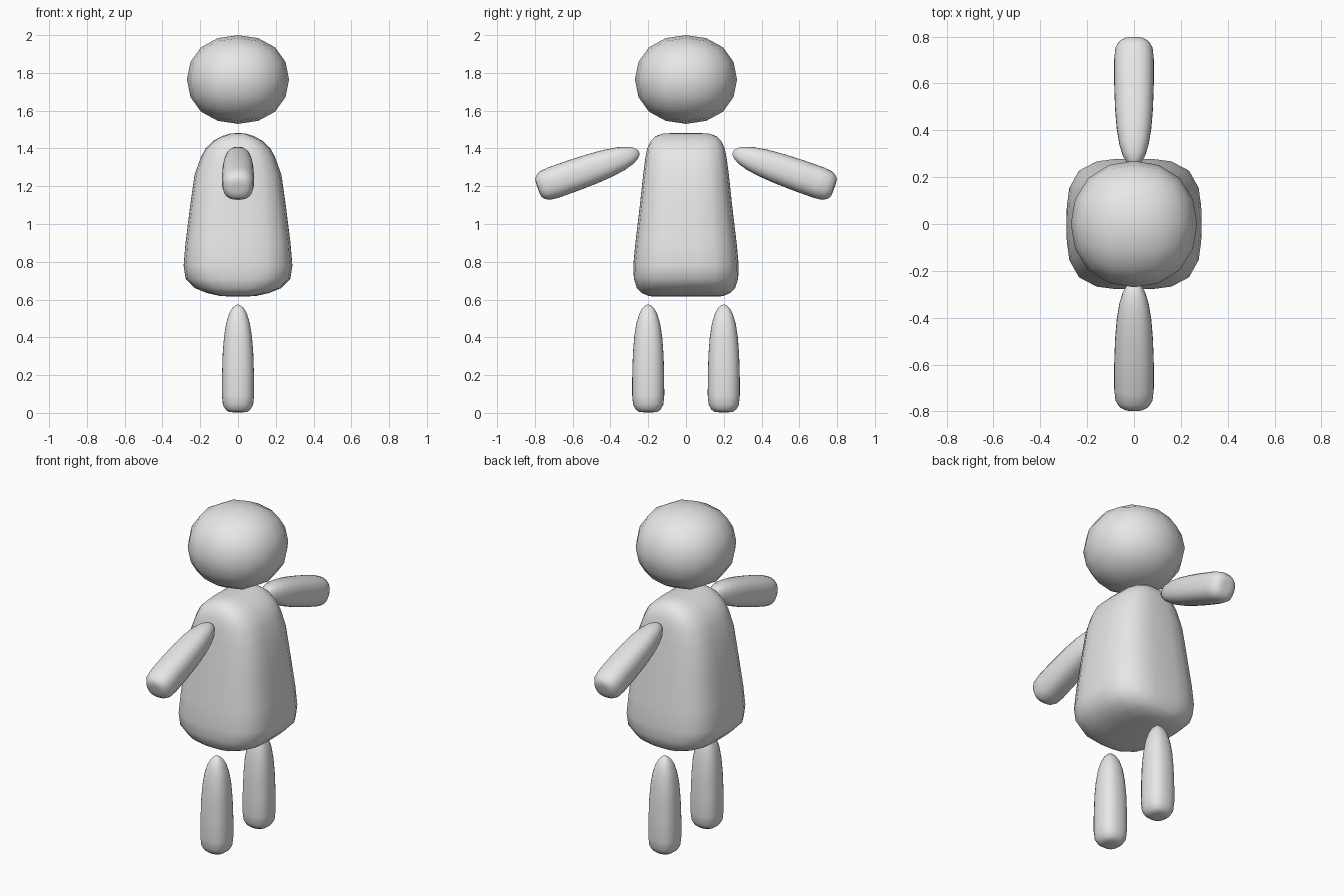
import bpy
import math

cube = bpy.data.objects.get("Cube")
if cube:
    bpy.data.objects.remove(cube, do_unlink=True)

# One plain grey for the whole figure
grey = bpy.data.materials.new("plain grey")
grey.diffuse_color = (0.8, 0.8, 0.8, 1)
grey.use_nodes = True
grey.node_tree.nodes["Principled BSDF"].inputs["Base Color"].default_value = (0.8, 0.8, 0.8, 1)


def rounded(t, power):
    """Point at angle t on a unit rounded square."""
    c, s = math.cos(t), math.sin(t)
    k = (abs(c) ** power + abs(s) ** power) ** (-1 / power)
    return c * k, s * k


def loft(name, rings, power, sides=24):
    """Skin a stack of rounded-square rings given as (z, half width x, half width y)."""
    verts, faces = [], []
    for z, rx, ry in rings:
        for i in range(sides):
            x, y = rounded(2 * math.pi * i / sides, power)
            verts.append((x * rx, y * ry, z))
    for r in range(len(rings) - 1):
        a, b = r * sides, (r + 1) * sides
        for i in range(sides):
            j = (i + 1) % sides
            faces.append((a + i, a + j, b + j, b + i))
    faces.append(tuple(reversed(range(sides))))
    top = (len(rings) - 1) * sides
    faces.append(tuple(range(top, top + sides)))
    mesh = bpy.data.meshes.new(name)
    mesh.from_pydata(verts, [], faces)
    mesh.materials.append(grey)
    mesh.shade_smooth()
    obj = bpy.data.objects.new(name, mesh)
    bpy.context.collection.objects.link(obj)
    return obj


# Head: a softened cube, slightly flattened
bpy.ops.mesh.primitive_cube_add(size=2, location=(0, 0, 1.765))
head = bpy.context.object
head.name = "head"
limit = 0.8395  # how far the subdivided face centre reaches
head.scale = (0.27 / limit, 0.27 / limit, 0.235 / limit)
soften = head.modifiers.new("soften", 'SUBSURF')
soften.levels = soften.render_levels = 2
head.data.materials.append(grey)
head.data.shade_smooth()

# Torso: tapered rounded block, domed across x and flatter across y
loft("torso", [
    (0.615, 0.03, 0.17), (0.62, 0.10, 0.20), (0.635, 0.165, 0.235),
    (0.66, 0.227, 0.26), (0.71, 0.277, 0.276), (0.78, 0.288, 0.279),
    (0.90, 0.278, 0.268), (1.10, 0.253, 0.244), (1.26, 0.23, 0.227),
    (1.35, 0.198, 0.215), (1.40, 0.172, 0.205), (1.44, 0.13, 0.187),
    (1.465, 0.085, 0.16), (1.478, 0.045, 0.125), (1.481, 0.012, 0.08),
], 3.4)

# Limbs: flat-ended pegs tapering to a rounded tip
LIMB = [(z, r, r) for z, r in (
    (0.0, 0.025), (0.003, 0.05), (0.015, 0.066), (0.04, 0.08), (0.09, 0.085),
    (0.20, 0.0845), (0.31, 0.081), (0.40, 0.074), (0.47, 0.063),
    (0.52, 0.048), (0.55, 0.032), (0.565, 0.016), (0.57, 0.004))]

for side, sign in (("front", -1), ("back", 1)):
    leg = loft(side + "_leg", LIMB, 2.5)
    leg.location = (0, sign * 0.2, 0.003)
    arm = loft(side + "_arm", LIMB, 2.5)
    arm.location = (0, sign * 0.785, 1.19)
    arm.rotation_euler = (sign * math.radians(70.5), 0, 0)
